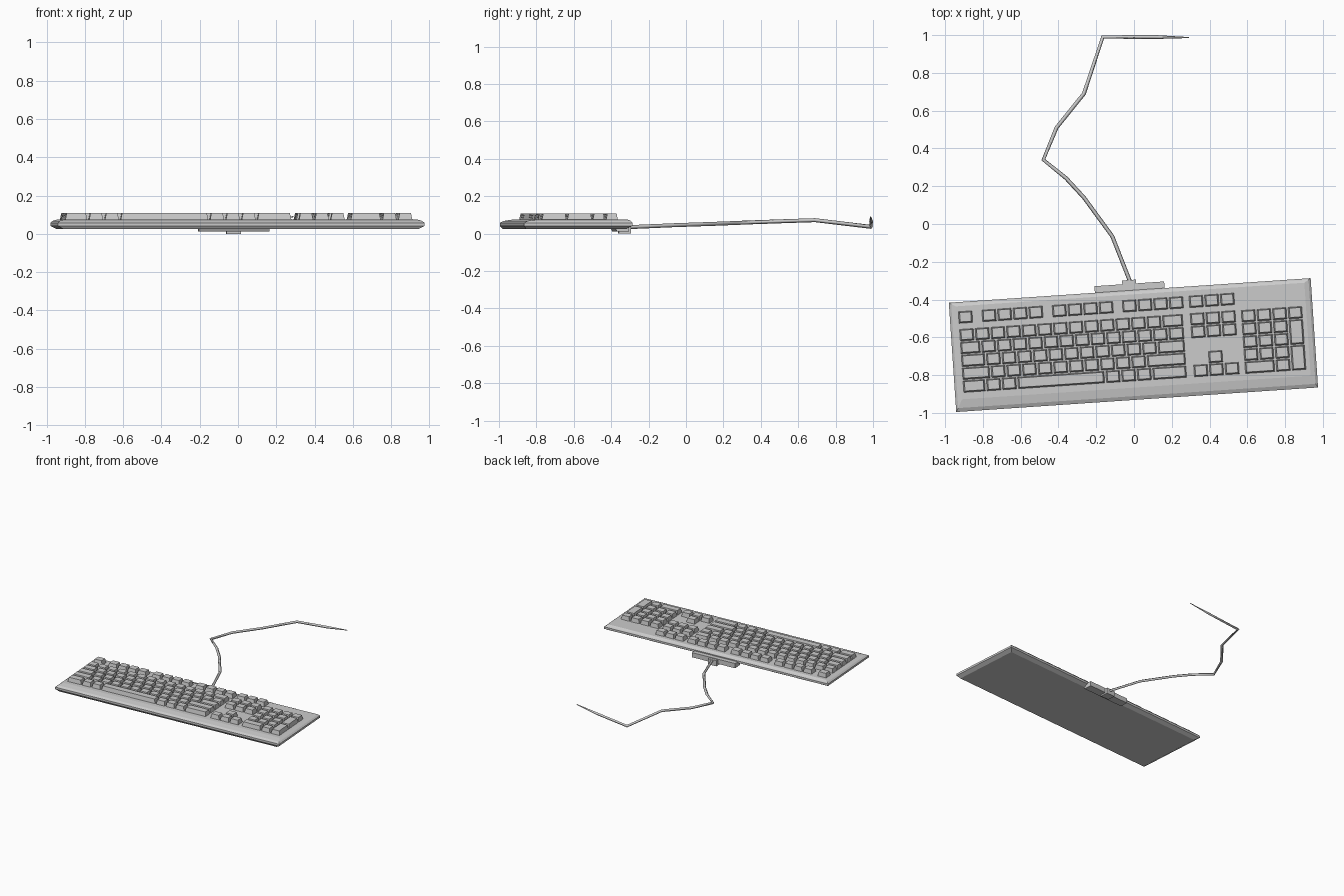
import bpy, bmesh, math

if "Cube" in bpy.data.objects:
    bpy.data.objects.remove(bpy.data.objects["Cube"])

CENTRE = (-0.003, -0.641, 0)
ANGLE = math.radians(3.88)
PITCH, ROW = 0.0828, 0.0682


def finish(name, bm):
    """Turn a bmesh into an object lying at the keyboard's slanted position."""
    bmesh.ops.recalc_face_normals(bm, faces=bm.faces)
    me = bpy.data.meshes.new(name)
    bm.to_mesh(me)
    bm.free()
    ob = bpy.data.objects.new(name, me)
    ob.location = CENTRE
    ob.rotation_euler.z = ANGLE
    bpy.context.collection.objects.link(ob)
    return ob


def loft(bm, layers):
    """Stack rectangles (x0, x1, y0, y1, z) into a closed solid."""
    rings = [[bm.verts.new(p) for p in
              ((a, c, z), (b, c, z), (b, d, z), (a, d, z))]
             for a, b, c, d, z in layers]
    for r, s in zip(rings, rings[1:]):
        for i in range(4):
            j = (i + 1) % 4
            bm.faces.new((r[i], r[j], s[j], s[i]))
    bm.faces.new(rings[0][::-1])
    bm.faces.new(rings[-1])


def key(bm, u, v, w=1, h=1):
    """Tapered key cap centred on (u, v), w by h key units."""
    a, b = w * PITCH / 2 - 0.004, h * ROW / 2 - 0.0025
    t = 0.008
    loft(bm, [(u - a, u + a, v - b, v + b, 0.07),
              (u - a + t, u + a - t, v - b + t, v + b - t * 0.7, 0.108)])


# case: bevelled slab with a wider slope at the front
bm = bmesh.new()
W, D = 0.96, 0.29
loft(bm, [(-W + .03, W - .03, -D + .012, D - .03, .025),
          (-W, W, -D, D, .042),
          (-W, W, -D, D, .058),
          (-W + .012, W - .012, -D + .02, D - .008, .068),
          (-W + .035, W - .035, -D + .065, D - .022, .075)])
finish("keyboard_case", bm)

# function row
bm = bmesh.new()
key(bm, -0.877, 0.208)
for start in (-0.752, -0.379, -0.007):
    for i in range(4):
        key(bm, start + i * PITCH, 0.208)
finish("function_keys", bm)

# main block, rows given as key widths
bm = bmesh.new()
rows = ([1] * 13 + [1.4],
        [1.35] + [1] * 12 + [1.05],
        [1.6] + [1] * 11 + [1.8],
        [1.85] + [1] * 10 + [2.55],
        [1.5, 1, 1, 5.65, 1, 1, 1, 2.25])
for r, row in enumerate(rows):
    u = -0.918
    for w in row:
        key(bm, u + w * PITCH / 2, 0.114 - r * ROW, w)
        u += w * PITCH
finish("main_keys", bm)

# navigation block and arrows
bm = bmesh.new()
for i in range(3):
    for v in (0.208, 0.115, 0.047, -0.159):
        key(bm, 0.347 + i * PITCH, v)
key(bm, 0.347 + PITCH, -0.091)
finish("navigation_keys", bm)

# number pad
bm = bmesh.new()
N, TOP = 0.618, 0.113
for r in range(4):
    for c in range(3):
        key(bm, N + c * PITCH, TOP - r * ROW)
key(bm, N + 3 * PITCH, TOP)
key(bm, N + 3 * PITCH, TOP - 1.5 * ROW, 1, 2)
key(bm, N + 3 * PITCH, TOP - 3.5 * ROW, 1, 2)
key(bm, N + PITCH / 2, TOP - 4 * ROW, 2)
key(bm, N + 2 * PITCH, TOP - 4 * ROW)
finish("number_pad_keys", bm)

# cable housing at the back
bm = bmesh.new()
loft(bm, [(-.185, .185, .26, .325, .012), (-.185, .185, .24, .325, .05)])
finish("cable_housing", bm)
bm = bmesh.new()
loft(bm, [(-.037, .037, .28, .345, 0.0), (-.037, .037, .28, .345, .045)])
finish("cable_socket", bm)

# cable: square section, thinning to the loose end
path = [(-.015, -.32, .034), (-.115, -.065, .045), (-.265, .14, .052),
        (-.36, .243, .056), (-.48, .34, .06), (-.41, .51, .066),
        (-.265, .69, .072), (-.165, .99, .036), (.11, .99, .065),
        (.29, .987, .09)]
cu = bpy.data.curves.new("cable", 'CURVE')
cu.dimensions = '3D'
cu.bevel_depth = 0.0105
cu.bevel_resolution = 0
cu.use_fill_caps = True
sp = cu.splines.new('POLY')
sp.points.add(len(path) - 1)
for p, co in zip(sp.points, path):
    p.co = (*co, 1)
sp.points[-1].radius = 0.25
cable = bpy.data.objects.new("cable", cu)
bpy.context.collection.objects.link(cable)
